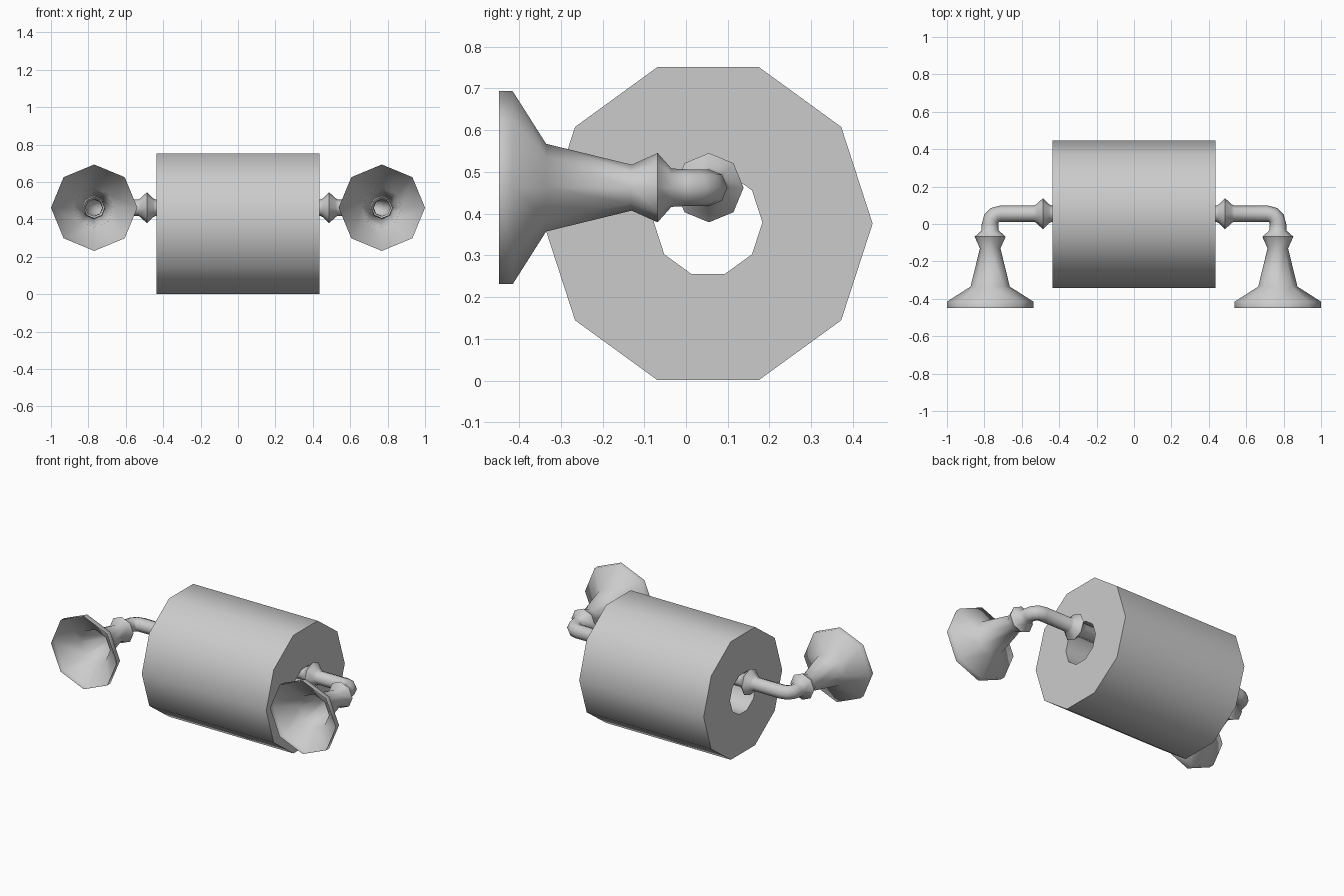
import bpy, bmesh, math
from mathutils import Vector

if "Cube" in bpy.data.objects:
    bpy.data.objects.remove(bpy.data.objects["Cube"])


def make_object(name, bm):
    bmesh.ops.recalc_face_normals(bm, faces=bm.faces)
    mesh = bpy.data.meshes.new(name)
    bm.to_mesh(mesh)
    bm.free()
    ob = bpy.data.objects.new(name, mesh)
    bpy.context.collection.objects.link(ob)
    bpy.ops.object.select_all(action='DESELECT')
    bpy.context.view_layer.objects.active = ob
    ob.select_set(True)
    bpy.ops.object.shade_smooth_by_angle(angle=math.radians(60))
    return ob


def ring(bm, centre, side, radius, n):
    # circle of n points spanned by a horizontal side vector and z
    up = Vector((0, 0, 1))
    return [bm.verts.new(Vector(centre) + radius * (math.cos(a) * side + math.sin(a) * up))
            for a in (2 * math.pi * k / n for k in range(n))]


def bridge(bm, a, b):
    n = len(a)
    for k in range(n):
        bm.faces.new((a[k], a[(k + 1) % n], b[(k + 1) % n], b[k]))


# Paper roll: ten-sided tube lying along x
bm = bmesh.new()
Y = Vector((0, 1, 0))
rings = [ring(bm, (x, 0.053, z), Y, r, 10)
         for x, z, r in ((-0.437, 0.376, 0.394), (0.437, 0.376, 0.394),
                         (0.437, 0.379, 0.130), (-0.437, 0.379, 0.130))]
for i in range(4):
    bridge(bm, rings[i], rings[(i + 1) % 4])
make_object("paper_roll", bm)

# Holder: rod with collar, elbow, second collar and flared open foot
Z = 0.462
stations = [(x, 0.055, 0, r) for x, r in
            ((0, 0.043), (0.44, 0.043), (0.453, 0.05), (0.487, 0.083),
             (0.522, 0.05), (0.535, 0.043))]
for k in range(4):
    a = math.radians(30 * k)
    stations.append((0.715 + 0.055 * math.sin(a), 0.055 * math.cos(a), a, 0.044))
stations += [(0.769, y, math.pi / 2, r) for y, r in
             ((-0.035, 0.046), (-0.068, 0.083), (-0.13, 0.055),
              (-0.335, 0.105), (-0.415, 0.231), (-0.448, 0.231))]
bm = bmesh.new()
rings = [ring(bm, (x, y, Z), Vector((math.sin(a), math.cos(a), 0)), r, 8)
         for x, y, a, r in stations]
for a, b in zip(rings, rings[1:]):
    bridge(bm, a, b)
holder = make_object("roll_holder", bm)
mirror = holder.modifiers.new("mirror", 'MIRROR')
mirror.use_axis = (True, False, False)
